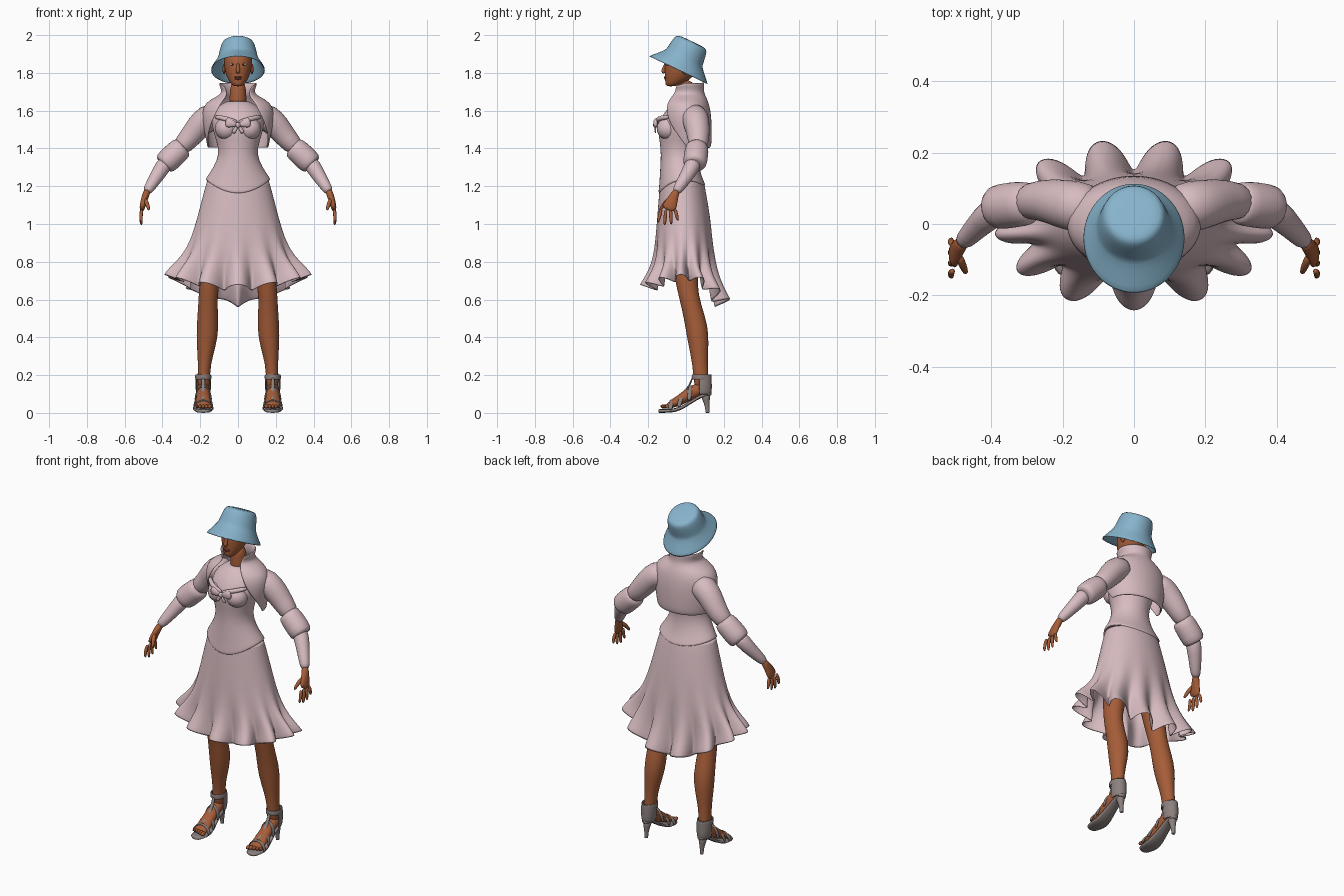
import bpy, bmesh
from math import sin, cos, pi, radians
from mathutils import Vector, Matrix

if "Cube" in bpy.data.objects:
    bpy.data.objects.remove(bpy.data.objects["Cube"])


def material(name, r, g, b):
    m = bpy.data.materials.new(name)
    m.use_nodes = True
    m.diffuse_color = (r, g, b, 1)
    node = m.node_tree.nodes["Principled BSDF"]
    node.inputs["Base Color"].default_value = (r, g, b, 1)
    node.inputs["Roughness"].default_value = 0.8
    return m


PINK = material("pale pink cloth", .68, .50, .53)
BLUE = material("sky blue felt", .24, .45, .60)
SKIN = material("brown skin", .38, .11, .04)
GREY = material("warm grey leather", .26, .22, .21)
WHITE = material("eye white", .75, .72, .70)
DARK = material("dark iris", .03, .015, .01)
LIP = material("lip", .30, .07, .045)
X, Y, Z = Vector((1, 0, 0)), Vector((0, 1, 0)), Vector((0, 0, 1))


def finish(name, bm, mat, mirror=False, thick=0, sub=1):
    bmesh.ops.recalc_face_normals(bm, faces=bm.faces)
    mesh = bpy.data.meshes.new(name)
    bm.to_mesh(mesh)
    bm.free()
    mesh.materials.append(mat)
    mesh.shade_smooth()
    ob = bpy.data.objects.new(name, mesh)
    bpy.context.collection.objects.link(ob)
    if mirror:
        mod = ob.modifiers.new("mirror", "MIRROR")
        mod.use_clip = False
        mod.use_mirror_merge = False
    if thick:
        mod = ob.modifiers.new("cloth", "SOLIDIFY")
        mod.thickness = thick
    if sub:
        mod = ob.modifiers.new("smooth", "SUBSURF")
        mod.levels = mod.render_levels = sub
    return ob


def loft(name, rings, mat, caps=(True, True), closed=True, **options):
    """Skin a list of equal-length point rings."""
    bm = bmesh.new()
    rows = [[bm.verts.new(p) for p in ring] for ring in rings]
    n = len(rows[0])
    for lower, upper in zip(rows, rows[1:]):
        for i in range(n if closed else n - 1):
            j = (i + 1) % n
            bm.faces.new((lower[i], lower[j], upper[j], upper[i]))
    for wanted, row in zip(caps, (rows[0], rows[-1])):
        if wanted:
            bm.faces.new(row)
    return finish(name, bm, mat, **options)


def oval(z, rx, front, back, cx=0, n=28, gap=0):
    """Horizontal oval, angle 0 at the front; gap opens it there."""
    mid, ry = (front + back) / 2, (back - front) / 2
    steps = n - 1 if gap else n
    angles = [radians(gap) + (2 * pi - 2 * radians(gap)) * i / steps for i in range(n)]
    return [Vector((cx + rx * sin(a), mid - ry * cos(a), z)) for a in angles]


def tube(name, path, mat, ref=Y, n=14, **options):
    """Sweep along x, y, z, half-width along ref, half-width across."""
    pts = [Vector(p[:3]) for p in path]
    rings = []
    for i, p in enumerate(path):
        t = (pts[min(i + 1, len(pts) - 1)] - pts[max(i - 1, 0)]).normalized()
        u = (ref - t * ref.dot(t)).normalized()
        v = t.cross(u)
        rings.append([pts[i] + u * p[3] * cos(2 * pi * k / n) + v * p[-1] * sin(2 * pi * k / n)
                      for k in range(n)])
    return loft(name, rings, mat, **options)


def ball(name, centre, size, mat, mirror=True):
    bm = bmesh.new()
    bmesh.ops.create_uvsphere(bm, u_segments=16, v_segments=10, radius=1,
                              matrix=Matrix.Translation(centre) @ Matrix.Diagonal((*size, 1)))
    return finish(name, bm, mat, mirror=mirror, sub=0)


# Bucket hat, tipped forward-up
hat_rows = [(0, .146, .174), (.03, .127, .143), (.068, .107, .108), (.078, .104, .105),
            (.12, .096, .1), (.152, .087, .094), (.166, .076, .082), (.168, .04, .045)]
hat = loft("bucket_hat", [oval(h, rx, -ry, ry, n=32) for h, rx, ry in hat_rows],
           BLUE, caps=(False, True), thick=.006)
hat.location = (0, -.04, 1.815)
hat.rotation_euler.x = radians(-25.5)

# Head and neck
head_rows = [(1.728, .022, -.105, -.06), (1.745, .04, -.11, -.01), (1.78, .061, -.112, .04),
             (1.82, .071, -.113, .065), (1.86, .075, -.112, .08), (1.90, .073, -.098, .085),
             (1.935, .055, -.06, .08)]
loft("head", [oval(*r) for r in head_rows], SKIN)
neck_rows = [(1.6, .055, -.05, .07), (1.66, .043, -.035, .055), (1.77, .042, -.045, .045)]
loft("neck", [oval(*r) for r in neck_rows], SKIN)
tube("nose", [(0, -.105, 1.855, .007), (0, -.117, 1.825, .009), (0, -.122, 1.81, .013),
              (0, -.11, 1.80, .012)], SKIN, ref=X)
ball("eye", (.03, -.098, 1.845), (.014, .008, .007), WHITE)
ball("iris", (.03, -.104, 1.845), (.006, .003, .006), DARK)
ball("ear", (.074, -.005, 1.82), (.008, .018, .028), SKIN)
ball("upper_lip", (0, -.108, 1.777), (.022, .009, .005), LIP, mirror=False)
ball("lower_lip", (0, -.107, 1.769), (.018, .009, .006), LIP, mirror=False)

# Fitted bodice with a pointed hem
bodice_rows = [(1.235, .174, -.148, .105), (1.25, .166, -.143, .095), (1.30, .13, -.138, .07),
               (1.37, .098, -.132, .062), (1.44, .115, -.14, .08), (1.51, .138, -.152, .095),
               (1.56, .14, -.135, .1), (1.61, .125, -.1, .1), (1.645, .07, -.062, .075),
               (1.652, .05, -.045, .06)]
rings = [oval(*r) for r in bodice_rows]
for ring, weight in zip(rings, (1, .85, .3)):
    for i, p in enumerate(ring):
        c = cos(2 * pi * i / len(ring))
        p.z -= weight * c * c * (.07 if c > 0 else .03)
rings.insert(0, [Vector((p.x * .95, p.y * .95, p.z - .003)) for p in rings[0]])
loft("bodice", rings, PINK, caps=(False, True))
ball("bust", (.06, -.095, 1.505), (.062, .06, .06), PINK)
tube("bodice_trim", [(0, -.152, 1.535, .012), (.04, -.155, 1.55, .013), (.085, -.135, 1.562, .013),
                     (.125, -.085, 1.568, .012)], PINK, ref=Z, mirror=True)

# Bow
tube("bow_loop", [(.004, -.16, 1.525, .008, .006), (.03, -.163, 1.532, .02, .011),
                  (.055, -.162, 1.536, .027, .012), (.066, -.158, 1.537, .017, .008)],
     PINK, ref=Z, mirror=True)
tube("bow_tail", [(.003, -.16, 1.52, .006, .004), (.016, -.164, 1.50, .01, .005),
                  (.027, -.16, 1.48, .012, .004)], PINK, ref=X, mirror=True)
ball("bow_knot", (0, -.162, 1.524), (.013, .012, .015), PINK, mirror=False)

# Skirt: plain above, ruffled and longer at the back below
skirt_rows = [(1.235, .163, -.136, .093, 0, 0), (1.1, .198, -.147, .118, 0, 0),
              (.97, .232, -.157, .136, 0, 0), (.87, .268, -.163, .147, .004, .1),
              (.80, .31, -.17, .155, .015, .35), (.755, .338, -.182, .17, .032, .7),
              (.715, .352, -.202, .2, .046, 1)]
rings, columns, folds = [], 156, 13
for z, rx, front, back, amp, weight in skirt_rows:
    ring = []
    for i in range(columns):
        a = 2 * pi * i / columns
        wave = cos(folds * a)
        b = a + amp * .9 * sin(folds * a)
        x, y = rx * sin(b), (front + back) / 2 - (back - front) / 2 * cos(b)
        drop = (.055 if cos(a) > 0 else .14) * cos(a) ** 2
        ring.append(Vector((x + amp * wave * sin(b), y - amp * wave * cos(b),
                            z + weight * (.018 * wave - drop))))
    rings.append(ring)
loft("ruffled_skirt", rings, PINK, caps=(False, False), thick=.005)

# Short open jacket with a standing collar
jacket_rows = [(1.405, .15, -.1, .118, 88), (1.42, .155, -.11, .125, 84), (1.47, .166, -.12, .126, 70),
               (1.53, .178, -.13, .126, 52), (1.59, .182, -.125, .122, 38), (1.635, .168, -.112, .112, 32),
               (1.663, .115, -.095, .1, 35), (1.685, .08, -.08, .088, 42), (1.715, .08, -.078, .084, 48),
               (1.75, .094, -.085, .088, 54)]
rings = [oval(z, rx, f, b, n=32, gap=g) for z, rx, f, b, g in jacket_rows]
for p in rings[-1]:
    p.z += .25 * min(p.y, 0)
loft("jacket", rings, PINK, caps=(False, False), closed=False, thick=.01)

# Sleeves, cuffs and hands
tube("upper_sleeve", [(.10, .035, 1.575, .07), (.165, .05, 1.565, .075), (.215, .06, 1.51, .068),
                      (.26, .068, 1.45, .058), (.32, .06, 1.39, .05)], PINK, mirror=True)
tube("cuff", [(.288, .058, 1.412, .045), (.294, .058, 1.407, .064), (.34, .054, 1.365, .066),
              (.39, .046, 1.317, .066), (.396, .045, 1.311, .046)], PINK, mirror=True)
tube("lower_sleeve", [(.37, .05, 1.345, .05), (.42, .015, 1.27, .04), (.46, -.03, 1.205, .031),
                      (.487, -.055, 1.165, .025)], PINK, mirror=True)
tube("palm", [(.478, -.047, 1.18, .02), (.49, -.062, 1.15, .022, .019), (.502, -.08, 1.11, .037, .017),
              (.51, -.097, 1.07, .04, .014)], SKIN, mirror=True)
for i, length in enumerate((.065, .08, .075, .055)):
    y = -.13 + .024 * i
    tip = y - .02 + .012 * i
    tube("finger", [(.508, y, 1.08, .01), (.516, (y + tip) / 2, 1.075 - length / 2, .0105),
                    (.511, tip, 1.07 - length, .007)], SKIN, n=8, mirror=True)
tube("thumb", [(.494, -.085, 1.135, .014), (.48, -.118, 1.105, .012), (.47, -.14, 1.07, .008)],
     SKIN, n=8, mirror=True)

# Legs and feet
tube("leg", [(.10, -.01, 1.05, .08, .085), (.13, 0, .82, .066, .075), (.156, .002, .67, .05, .055),
             (.16, .03, .56, .052, .052), (.16, .058, .45, .06, .061), (.168, .067, .36, .052, .054),
             (.178, .074, .26, .033, .04), (.182, .08, .17, .034, .04), (.182, .085, .12, .03, .035)],
     SKIN, ref=X, n=18, mirror=True)
FOOT = .184
tube("foot", [(FOOT, .115, .14, .026), (FOOT, .08, .13, .036), (FOOT, .025, .105, .035),
              (FOOT, -.04, .062, .04, .028), (FOOT, -.085, .04, .044, .018),
              (FOOT, -.105, .034, .04, .012)], SKIN, ref=X, mirror=True)
for i in range(5):
    ball("toe", (FOOT - .034 + .017 * i, -.117 + .006 * i, .034), (.011 - .001 * i, .018, .011), SKIN)

# Heeled sandals
sole = [(-.148, .018, .02), (-.135, .04, .021), (-.1, .054, .022), (-.055, .053, .024), (-.01, .044, .044),
        (.04, .036, .078), (.085, .034, .104), (.125, .028, .112), (.136, .012, .112)]
loft("sole", [[Vector((FOOT + s * w, y, z - t)) for s, t in ((-1, 0), (1, 0), (1, .022), (-1, .022))]
              for y, w, z in sole], GREY, mirror=True)
tube("heel", [(FOOT, .1, .105, .031), (FOOT, .108, .07, .019), (FOOT, .112, .03, .011),
              (FOOT, .114, .003, .011), (FOOT, .114, 0, .01)], GREY, ref=X, mirror=True)
counter = [(.095, .036, .03, .134, 75), (.13, .042, .03, .138, 75), (.17, .042, .03, .136, 72),
           (.205, .04, .034, .136, 80)]
loft("heel_counter", [oval(z, rx, f, b, cx=FOOT, gap=g, n=16) for z, rx, f, b, g in counter], GREY,
     caps=(False, False), closed=False, thick=.005, mirror=True)
loft("ankle_strap", [oval(z, .043, .03, .13, cx=FOOT) for z in (.175, .19, .205)], GREY,
     caps=(False, False), thick=.006, mirror=True)
for y, width, base, height, lean in ((-.085, .052, .015, .052, .01), (-.04, .048, .03, .068, .02),
                                     (.015, .042, .065, .078, .01)):
    arc = [pi * i / 10 for i in range(11)]
    tube("foot_strap", [(FOOT + width * cos(a), y + lean * sin(a), base + height * sin(a), .012, .005)
                        for a in arc], GREY, n=8, mirror=True)
tube("instep_strap", [(FOOT, -.08, .066, .011, .005), (FOOT, -.02, .1, .011, .005),
                      (FOOT, .02, .143, .011, .005), (FOOT, .034, .19, .011, .005)],
     GREY, ref=X, n=8, mirror=True)
